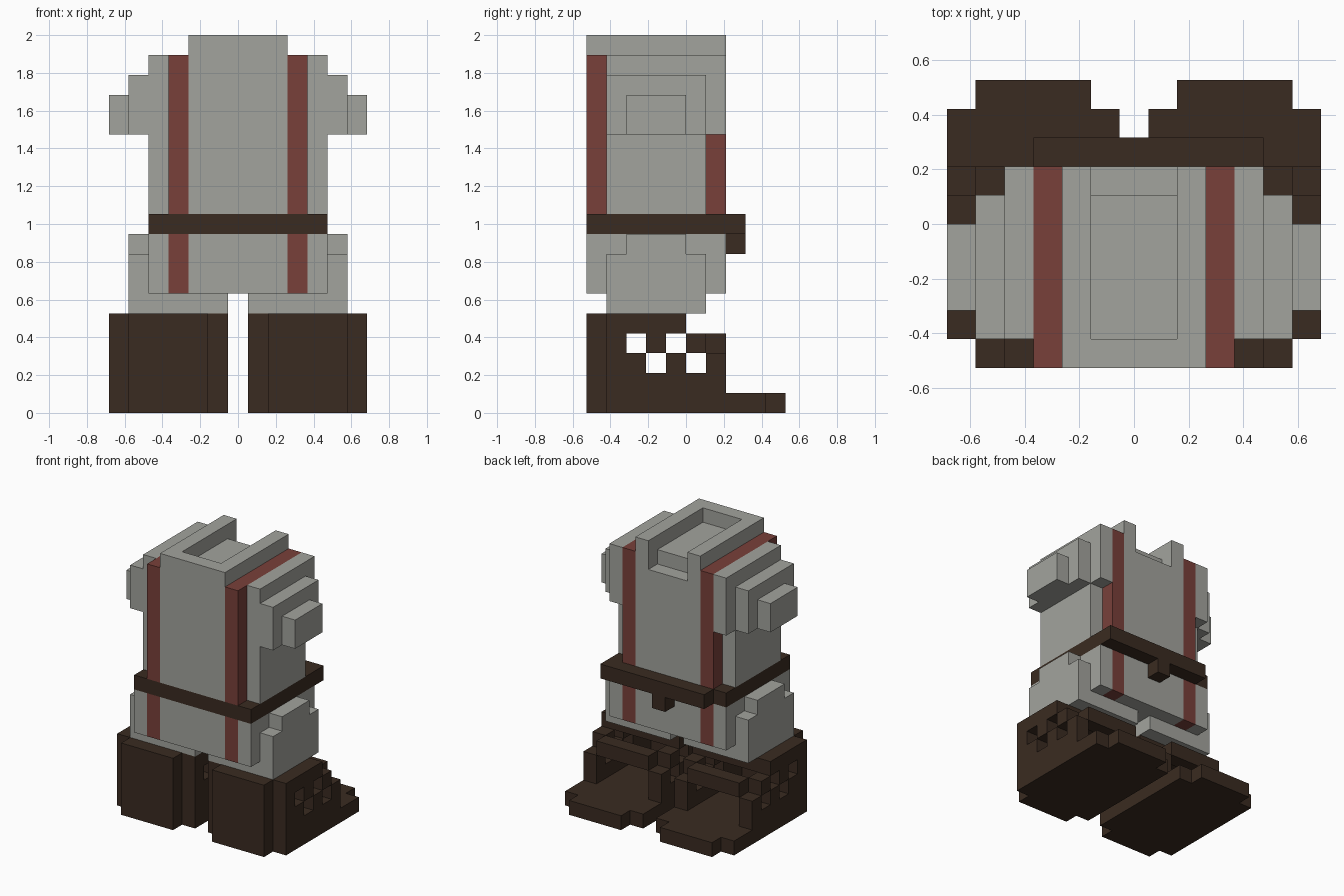
import bpy
import bmesh
from mathutils import Vector

cube = bpy.data.objects.get("Cube")
if cube:
    bpy.data.objects.remove(cube, do_unlink=True)

U = 2 / 19          # size of one block
owner = {}          # block position -> part name


def material(name, colour):
    m = bpy.data.materials.new(name)
    m.diffuse_color = (*colour, 1)
    m.use_nodes = True
    bsdf = m.node_tree.nodes["Principled BSDF"]
    bsdf.inputs["Base Color"].default_value = (*colour, 1)
    bsdf.inputs["Roughness"].default_value = 0.9
    return m


grey = material("grey cloth", (0.365, 0.37, 0.34))
red = material("dull red trim", (0.19, 0.051, 0.042))
brown = material("dark brown leather", (0.042, 0.024, 0.015))


def cells(x, y, z):
    """Blocks in a box: x counts block centres, y and z are block borders."""
    return [(i, j, k) for i in range(x[0], x[1] + 1)
            for j in range(*y) for k in range(*z)]


def fill(part, x, y, z):
    for c in cells(x, y, z):
        owner[c] = part


def carve(x, y, z):
    for c in cells(x, y, z):
        owner.pop(c, None)


def mirrored(x):
    return (("left", x), ("right", (-x[1], -x[0])))


DEPTH = (-5, 2)

# Tunic body with its raised, hollow collar open at the back
fill("tunic", (-2, 2), DEPTH, (10, 19))
carve((-1, 1), (-4, 2), (18, 19))
carve((-1, 1), (1, 2), (17, 18))

# Skirt of the tunic below the belt
fill("skirt", (-4, 4), DEPTH, (6, 9))

# Belt with a back flap and buckle
fill("belt", (-4, 4), DEPTH, (9, 10))
fill("belt", (-3, 4), (2, 3), (9, 10))
fill("buckle", (0, 0), (2, 3), (8, 9))

for side, x in mirrored((3, 3)):
    # Red stripes running over the shoulders and down the skirt
    fill(side + "_stripe", x, DEPTH, (10, 18))
    fill(side + "_skirt_stripe", x, DEPTH, (6, 9))

for side, x in mirrored((4, 4)):
    # Flank and shoulder blade
    fill(side + "_flank", x, (-4, 1), (10, 18))
    fill(side + "_flank", x, (1, 2), (14, 18))

for side, x in mirrored((5, 5)):
    # Stepped shoulder and hip
    fill(side + "_shoulder", x, (-4, 1), (14, 17))
    fill(side + "_hip", x, (-4, 1), (5, 8))
    fill(side + "_hip", x, (-3, 0), (8, 9))

for side, x in mirrored((6, 6)):
    fill(side + "_shoulder", x, (-3, 0), (14, 16))

# Legs between skirt and boots
for side, x in mirrored((1, 5)):
    fill(side + "_leg", x, (-4, 1), (5, 6))

# Boots: sole, front wall, lace bars
for side, x in mirrored((1, 6)):
    fill(side + "_boot", x, (-4, 4), (0, 1))
for side, x in mirrored((2, 5)):
    fill(side + "_boot", x, (-5, 5), (0, 1))
    fill(side + "_boot", x, (-5, -4), (1, 5))
    fill(side + "_boot", x, (1, 2), (3, 4))
    fill(side + "_boot", x, (-1, 0), (4, 5))

# Boot side walls, stepping down to the toe, with staggered eyelets
for wall in ((1, 1), (6, 6)):
    for side, x in mirrored(wall):
        for back, top in ((0, 5), (1, 4), (2, 3)):
            fill(side + "_boot", x, (-4, back), (1, top))
        for y, z in ((-3, 3), (-2, 2), (-1, 3), (0, 2)):
            carve(x, (y, y + 1), (z, z + 1))


def build(part):
    """Make the outer skin of one part, without faces hidden by neighbours."""
    bm = bmesh.new()
    axes = [Vector((1, 0, 0)), Vector((0, 1, 0)), Vector((0, 0, 1))]
    for c, name in owner.items():
        if name != part:
            continue
        centre = Vector(c) + Vector((0, 0.5, 0.5))
        for a in range(3):
            for s in (-1, 1):
                near = list(c)
                near[a] += s
                if tuple(near) in owner:
                    continue
                n, p, q = axes[a] * s, axes[(a + 1) % 3] * s, axes[(a + 2) % 3]
                corners = (-p - q, p - q, p + q, q - p)
                bm.faces.new([bm.verts.new((centre + (n + d) / 2) * U)
                              for d in corners])
    bmesh.ops.remove_doubles(bm, verts=bm.verts, dist=U / 100)
    bmesh.ops.dissolve_limit(bm, angle_limit=0.01, verts=bm.verts, edges=bm.edges)
    mesh = bpy.data.meshes.new(part)
    bm.to_mesh(mesh)
    bm.free()
    if "stripe" in part:
        mesh.materials.append(red)
    elif "boot" in part or part in ("belt", "buckle"):
        mesh.materials.append(brown)
    else:
        mesh.materials.append(grey)
    bpy.context.collection.objects.link(bpy.data.objects.new(part, mesh))


for part in sorted(set(owner.values())):
    build(part)
